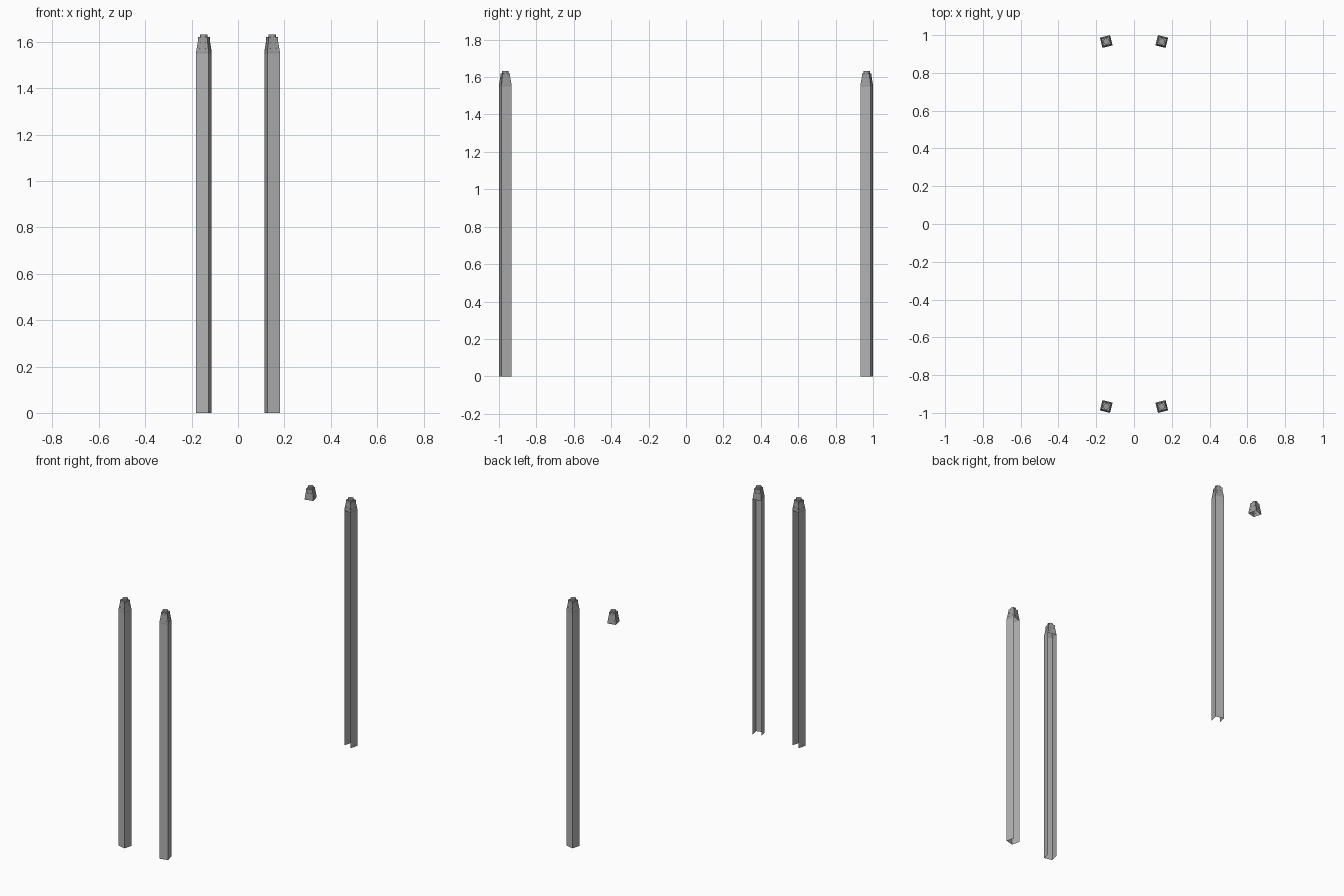
import bpy, bmesh, math
from mathutils import Matrix

if "Cube" in bpy.data.objects:
    bpy.data.objects.remove(bpy.data.objects["Cube"])

W = 0.0278            # half width of a post
TILT = math.radians(14)
CX, CY = 0.147, 0.9662
SHAFT_TOP = 1.557


def grey(name, v):
    m = bpy.data.materials.new(name)
    m.diffuse_color = (v, v, v, 1)
    m.use_nodes = True
    m.node_tree.nodes["Principled BSDF"].inputs["Base Color"].default_value = m.diffuse_color
    return m


SHAFT_MAT = grey("shaft_grey", 0.44)
CAP_MAT = grey("cap_grey", 0.33)


def finish(bm, name, place, mat):
    bm.transform(place)
    bm.normal_update()
    mesh = bpy.data.meshes.new(name)
    bm.to_mesh(mesh)
    bm.free()
    mesh.materials.append(mat)
    obj = bpy.data.objects.new(name, mesh)
    bpy.context.collection.objects.link(obj)
    return obj


def ring(bm, half, z):
    return [bm.verts.new((x * half, y * half, z))
            for x, y in ((-1, -1), (1, -1), (1, 1), (-1, 1))]


# Open sheet channel: outer wall and two sides, open on the side facing the middle
def shaft(name, place, inward):
    bm = bmesh.new()
    pts = [(W, inward * W), (W, -inward * W), (-W, -inward * W), (-W, inward * W)]
    low = [bm.verts.new((x, y, 0)) for x, y in pts]
    high = [bm.verts.new((x, y, SHAFT_TOP)) for x, y in pts]
    for i in range(3):
        f = [low[i], low[i + 1], high[i + 1], high[i]]
        bm.faces.new(f if inward < 0 else f[::-1])
    return finish(bm, name, place, SHAFT_MAT)


# Tapered cap with a short neck, a round knob and rivets on the four slopes
def cap(name, place):
    bm = bmesh.new()
    neck = 0.021
    profile = [(W, 1.550), (W, SHAFT_TOP), (neck, 1.605), (neck, 1.620)]
    rings = [ring(bm, h, z) for h, z in profile]
    for a, b in zip(rings, rings[1:]):
        for i in range(4):
            j = (i + 1) % 4
            bm.faces.new((a[i], a[j], b[j], b[i]))
    bm.faces.new(rings[-1])
    bmesh.ops.create_cone(bm, cap_ends=True, segments=12, radius1=0.017,
                          radius2=0.017, depth=0.014,
                          matrix=Matrix.Translation((0, 0, 1.625)))
    slope = math.atan2(W - neck, 1.605 - SHAFT_TOP)
    for k in range(4):
        turn = Matrix.Rotation(k * math.pi / 2, 4, 'Z')
        for x, z in ((-0.014, 1.572), (0.014, 1.572), (-0.011, 1.594), (0.011, 1.594)):
            y = -(W - (z - SHAFT_TOP) * math.tan(slope))
            m = (turn @ Matrix.Translation((x, y, z))
                 @ Matrix.Rotation(math.pi / 2 - slope, 4, 'X'))
            bmesh.ops.create_cone(bm, cap_ends=True, segments=6, radius1=0.003,
                                  radius2=0.002, depth=0.002, matrix=m)
    return finish(bm, name, place, CAP_MAT)


# Four mirrored posts; the back left one has only its cap
for sx, side in ((-1, "left"), (1, "right")):
    for sy, end in ((-1, "front"), (1, "back")):
        place = (Matrix.Translation((sx * CX, sy * CY, 0))
                 @ Matrix.Rotation(-sx * sy * TILT, 4, 'Z'))
        cap(f"{end}_{side}_post_cap", place)
        if (sx, sy) != (-1, 1):
            shaft(f"{end}_{side}_post_shaft", place, -sy)
